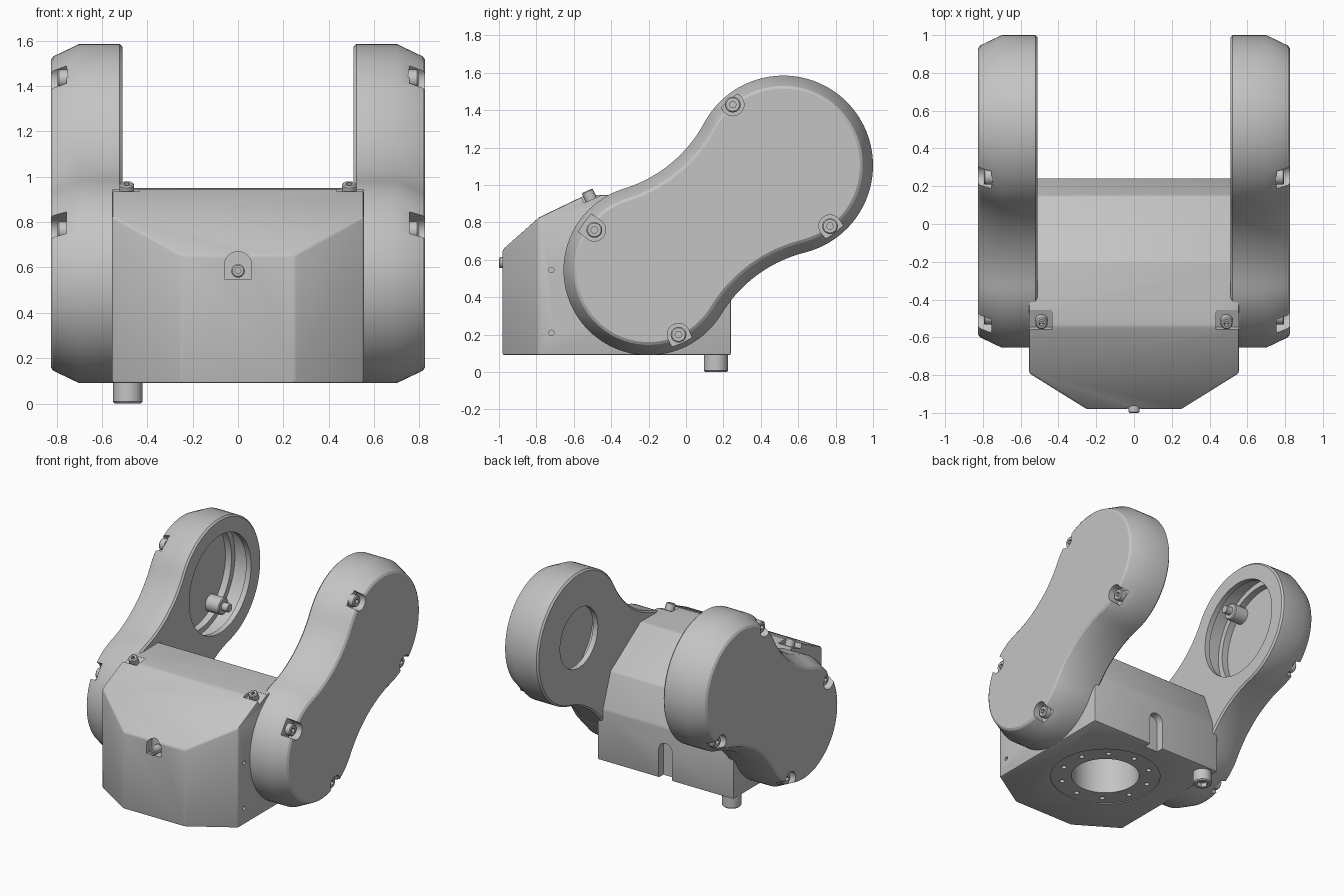
import bpy, bmesh, math
from mathutils import Vector, Matrix

if "Cube" in bpy.data.objects:
    bpy.data.objects.remove(bpy.data.objects["Cube"])

grey = bpy.data.materials.new("plain_grey")
grey.diffuse_color = (0.55, 0.55, 0.55, 1)
grey.use_nodes = True
grey.node_tree.nodes["Principled BSDF"].inputs["Base Color"].default_value = grey.diffuse_color


def finish(name, bm):
    bmesh.ops.recalc_face_normals(bm, faces=bm.faces)
    me = bpy.data.meshes.new(name)
    bm.to_mesh(me)
    bm.free()
    ob = bpy.data.objects.new(name, me)
    bpy.context.collection.objects.link(ob)
    me.materials.append(grey)
    return ob


def activate(ob):
    bpy.ops.object.select_all(action='DESELECT')
    ob.select_set(True)
    bpy.context.view_layer.objects.active = ob


def smooth(ob, angle=30):
    activate(ob)
    bpy.ops.object.shade_smooth_by_angle(angle=math.radians(angle))


def loft(name, rings):
    """Closed solid through rings of equal point count."""
    bm = bmesh.new()
    loops = [[bm.verts.new(p) for p in r] for r in rings]
    n = len(loops[0])
    for a, b in zip(loops, loops[1:]):
        for i in range(n):
            j = (i + 1) % n
            bm.faces.new((a[i], a[j], b[j], b[i]))
    bm.faces.new(loops[0])
    bm.faces.new(loops[-1])
    return finish(name, bm)


def rod(name, start, end, r, seg=32, bevel=0.0):
    """Cylinder between two points, optional rounded rims."""
    a, b = Vector(start), Vector(end)
    d = b - a
    rot = d.to_track_quat('Z', 'Y').to_matrix().to_4x4()
    prof = [(r, 0), (r, d.length - bevel), (r - bevel, d.length)] if bevel else [(r, 0), (r, d.length)]
    rings = [[a + rot @ Vector((q * math.cos(math.tau * i / seg), q * math.sin(math.tau * i / seg), h))
              for i in range(seg)] for q, h in prof]
    return loft(name, rings)


def block(name, center, size, rot=Matrix()):
    bm = bmesh.new()
    bmesh.ops.create_cube(bm, size=1, matrix=Matrix.Translation(center) @ rot @ Matrix.Diagonal((*size, 1)))
    return finish(name, bm)


def cut(ob, *cutters):
    for c in cutters:
        c.hide_render = True
        m = ob.modifiers.new("cut", 'BOOLEAN')
        m.operation, m.solver, m.object = 'DIFFERENCE', 'EXACT', c
        activate(ob)
        bpy.ops.object.modifier_apply(modifier=m.name)
        bpy.data.objects.remove(c)


def screw(name, pos, axis, r, h):
    """Socket-head screw with its base at pos."""
    p, a = Vector(pos), Vector(axis).normalized()
    s = rod(name, p, p + a * h, r, 24, 0.006)
    cut(s, rod("socket", p + a * h * 0.5, p + a * (h + 0.05), r * 0.45, 6))
    smooth(s)


# ---- arm outline: two circles blended by concave fillets ----
LOW, UP = Vector((-0.2, 0.545)), Vector((0.52, 1.105))
R1, R2, RF = 0.455, 0.48, 0.73
AX = (UP - LOW).normalized()
D = (UP - LOW).length
FA = ((R1 + RF) ** 2 - (R2 + RF) ** 2 + D * D) / (2 * D)
FH = math.sqrt((R1 + RF) ** 2 - FA ** 2)
P1, P2 = math.atan2(FH, FA), math.atan2(FH, FA - D)


def arm_ring(x, inset):
    pts = []
    for cx, cy, r, a0, a1, n in (
            (D, 0, R2 - inset, -P2, P2, 56),
            (FA, FH, RF + inset, P2 - math.pi, P1 - math.pi, 14),
            (0, 0, R1 - inset, P1, math.tau - P1, 56),
            (FA, -FH, RF + inset, math.pi - P1, math.pi - P2, 14)):
        for i in range(n):
            t = a0 + (a1 - a0) * i / n
            u, v = cx + r * math.cos(t), cy + r * math.sin(t)
            pts.append(Vector((x, LOW.x + u * AX.x - v * AX.y, LOW.y + u * AX.y + v * AX.x)))
    return pts


SCREWS = [(0.25, 1.43, UP), (0.77, 0.78, UP), (-0.49, 0.76, LOW), (-0.04, 0.20, LOW)]


def arm(side, s):
    ob = loft(side + "_arm", [arm_ring(s * x, i) for x, i in
                              ((0.51, 0.012), (0.522, 0), (0.70, 0), (0.815, 0.055), (0.825, 0.07))])
    # joint opening on the inner face: wide on the left, narrow on the right
    y, z = UP
    steps = ((0.36, 0.45, 0.56), (0.43, 0.55, 0.69), (0.39, 0.68, 0.74)) if s < 0 else \
        ((0.22, 0.45, 0.56), (0.38, 0.55, 0.66))
    for r, x0, x1 in steps:
        cut(ob, rod("bore", (s * x0, y, z), (s * x1, y, z), r, 64))
    # screw pockets, open toward the rim
    for py, pz, c in SCREWS:
        d = Vector((py, pz)) - c
        ang = math.atan2(d.y, d.x)
        d.normalize()
        cut(ob, rod("pocket", (s * 0.755, py, pz), (s * 0.9, py, pz), 0.06, 32),
            block("pocket_side", (s * 0.83, py + d.x * 0.06, pz + d.y * 0.06), (0.15, 0.12, 0.119),
                  Matrix.Rotation(ang, 4, 'X')))
        screw(side + "_arm_screw", (s * 0.75, py, pz), (s, 0, 0), 0.042, 0.045)
    smooth(ob)
    # screw posts inside the wide opening
    if s < 0:
        for py, pz, c in SCREWS[:2]:
            e = c + (Vector((py, pz)) - c) * 0.86
            smooth(rod("inner_post", (-0.75, e.x, e.y), (-0.63, e.x, e.y), 0.06, 32, 0.006))
            smooth(rod("inner_post_pin", (-0.64, e.x, e.y), (-0.58, e.x, e.y), 0.03, 24, 0.004))


arm("left", -1)
arm("right", 1)

# ---- main housing: side profile with chamfered front corners ----
profile = [(-0.98, 0.09), (-0.98, 0.655), (-0.79, 0.825), (-0.54, 0.945), (-0.2, 0.95),
           (0.15, 0.72), (0.24, 0.47), (0.24, 0.09)]
body = loft("housing", [[(x, y, z) for y, z in profile] for x in (-0.555, 0.555)])
bm = bmesh.new()
bm.from_mesh(body.data)
for s in (-1, 1):
    res = bmesh.ops.bisect_plane(bm, geom=bm.verts[:] + bm.edges[:] + bm.faces[:], dist=1e-5,
                                 plane_co=(s * 0.555, -0.79, 0), plane_no=(s * 0.19, -0.305, 0), clear_outer=True)
    bmesh.ops.holes_fill(bm, edges=[e for e in res['geom_cut'] if isinstance(e, bmesh.types.BMEdge)])
bmesh.ops.recalc_face_normals(bm, faces=bm.faces)
bmesh.ops.bevel(bm, geom=[e for e in bm.edges if e.calc_face_angle(0) > 0.3], offset=0.01, segments=2,
                profile=0.5, affect='EDGES')
bm.to_mesh(body.data)
bm.free()

# underside: shallow ring seat, bore and bolt circle
BY = -0.31
cut(body, rod("seat", (0, BY, 0.0), (0, BY, 0.096), 0.38, 64),
    rod("bore", (0, BY, 0.0), (0, BY, 0.45), 0.235, 64))
for i in range(10):
    t = math.tau * (i + 0.5) / 10
    p = (0.31 * math.cos(t), BY + 0.31 * math.sin(t))
    cut(body, rod("bolt_hole", (*p, 0), (*p, 0.14), 0.018, 16))
# rear cable slot
cut(body, block("slot", (0, 0.24, 0.16), (0.11, 0.11, 0.28)),
    rod("slot_top", (0, 0.185, 0.30), (0, 0.3, 0.30), 0.0549, 32))
# front screw recess with arched top
cut(body, rod("arch", (0, -1.1, 0.61), (0, -0.92, 0.61), 0.06, 32),
    block("arch_base", (0, -1.01, 0.58), (0.119, 0.18, 0.06)))
# corner screw pockets and small side holes
tilt = Vector((0, -0.45, 1)).normalized()
for s in (-1, 1):
    cut(body, block("pocket", (s * 0.50, -0.52, 0.97), (0.13, 0.10, 0.10), Matrix.Rotation(0.42, 4, 'X')))
    for z in (0.21, 0.545):
        cut(body, rod("side_hole", (s * 0.52, -0.72, z), (s * 0.6, -0.72, z), 0.014, 16))
    screw("top_screw", (s * 0.49, -0.502, 0.91), tilt, 0.032, 0.065)
smooth(body)
screw("front_screw", (0, -0.93, 0.585), (0, -1, 0), 0.03, 0.07)

# ---- cable gland under the rear corner ----
gland = rod("cable_gland", (-0.485, 0.16, 0.12), (-0.485, 0.16, 0.0), 0.065, 40, 0.008)
cut(gland, rod("gland_hole", (-0.485, 0.16, -0.02), (-0.485, 0.16, 0.03), 0.04, 6))
smooth(gland)
